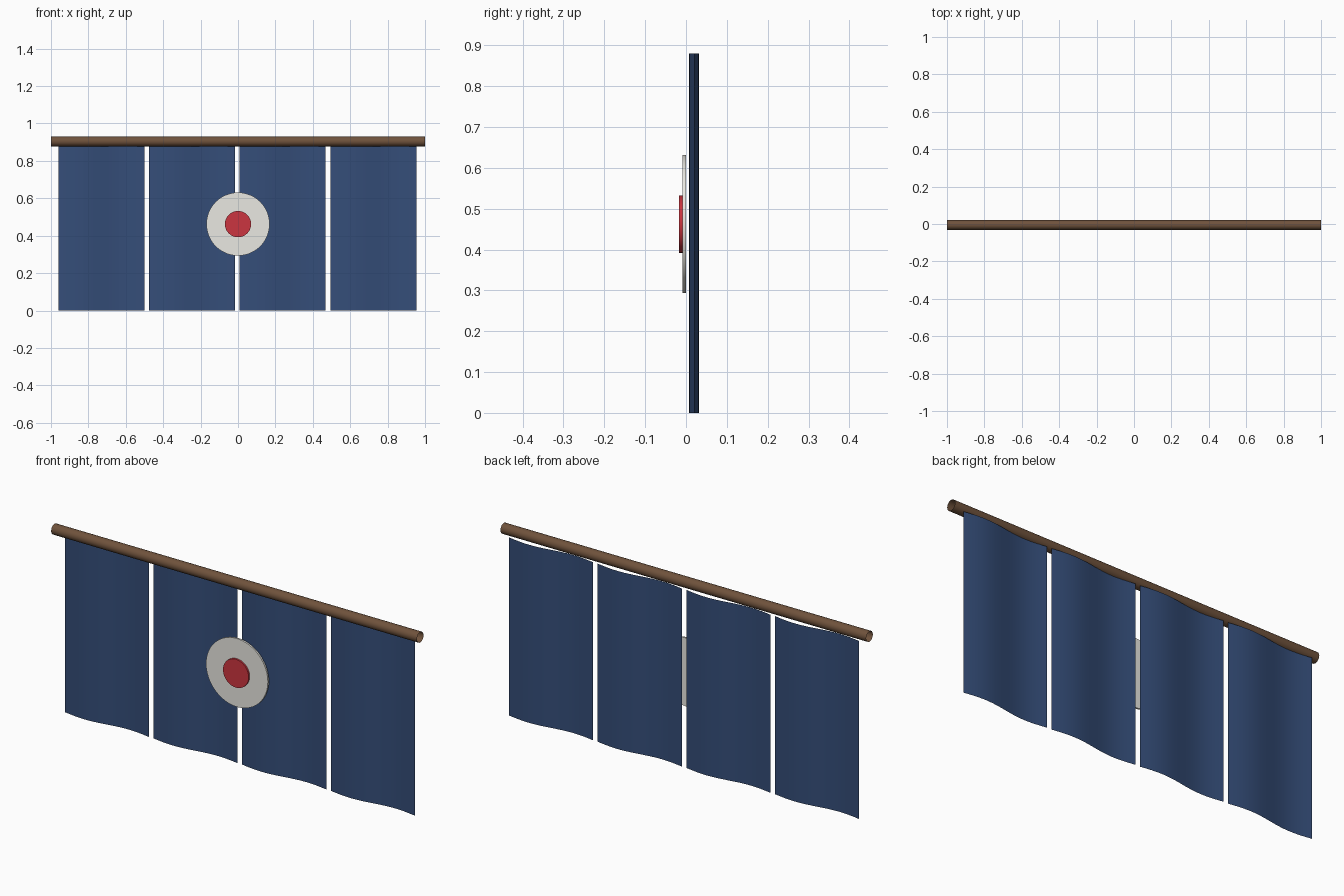
import bpy, bmesh
from math import sin, pi, radians
from mathutils import Matrix

if "Cube" in bpy.data.objects:
    bpy.data.objects.remove(bpy.data.objects["Cube"])


def material(name, rgb):
    m = bpy.data.materials.new(name)
    m.diffuse_color = (*rgb, 1)
    m.use_nodes = True
    m.node_tree.nodes["Principled BSDF"].inputs["Base Color"].default_value = m.diffuse_color
    return m


navy = material("navy_cloth", (0.035, 0.075, 0.19))
white = material("off_white", (0.82, 0.81, 0.76))
red = material("red", (0.6, 0.035, 0.05))
wood = material("dark_wood", (0.16, 0.085, 0.045))


def finish(name, bm, mat):
    me = bpy.data.meshes.new(name)
    bm.to_mesh(me)
    bm.free()
    ob = bpy.data.objects.new(name, me)
    bpy.context.collection.objects.link(ob)
    me.materials.append(mat)
    bpy.ops.object.select_all(action='DESELECT')
    ob.select_set(True)
    bpy.context.view_layer.objects.active = ob
    bpy.ops.object.shade_smooth_by_angle(angle=radians(35))
    return ob


def cylinder(name, centre, radius, depth, axis, sides, mat, caps=True):
    bm = bmesh.new()
    turn = Matrix.Rotation(pi / 2, 4, 'Y' if axis == 'X' else 'X')
    bmesh.ops.create_cone(bm, cap_ends=caps, segments=sides, radius1=radius,
                          radius2=radius, depth=depth,
                          matrix=Matrix.Translation(centre) @ turn)
    return finish(name, bm, mat)


def cloth_panel(name, x0, width, height, columns=24):
    # thin sheet with one gentle wave across its width
    bm = bmesh.new()
    pairs = []
    for i in range(columns + 1):
        u = i / columns
        y = 0.0195 - 0.0125 * sin(2 * pi * u)
        pairs.append([bm.verts.new((x0 + u * width, y, z)) for z in (0, height)])
    for a, b in zip(pairs, pairs[1:]):
        bm.faces.new((a[0], b[0], b[1], a[1]))
    return finish(name, bm, mat=navy)


# hanging rod, an open tube
cylinder("rod", (0, -0.005, 0.904), 0.026, 2.0, 'X', 20, wood, caps=False)

# four cloth panels
for i in range(4):
    cloth_panel(f"cloth_panel_{i + 1}", -0.961 + i * 0.485, 0.46, 0.88)

# round emblem in two layers
cylinder("emblem_disc", (0, -0.004, 0.462), 0.169, 0.009, 'Y', 48, white)
cylinder("emblem_centre", (0, -0.0125, 0.462), 0.07, 0.009, 'Y', 48, red)
